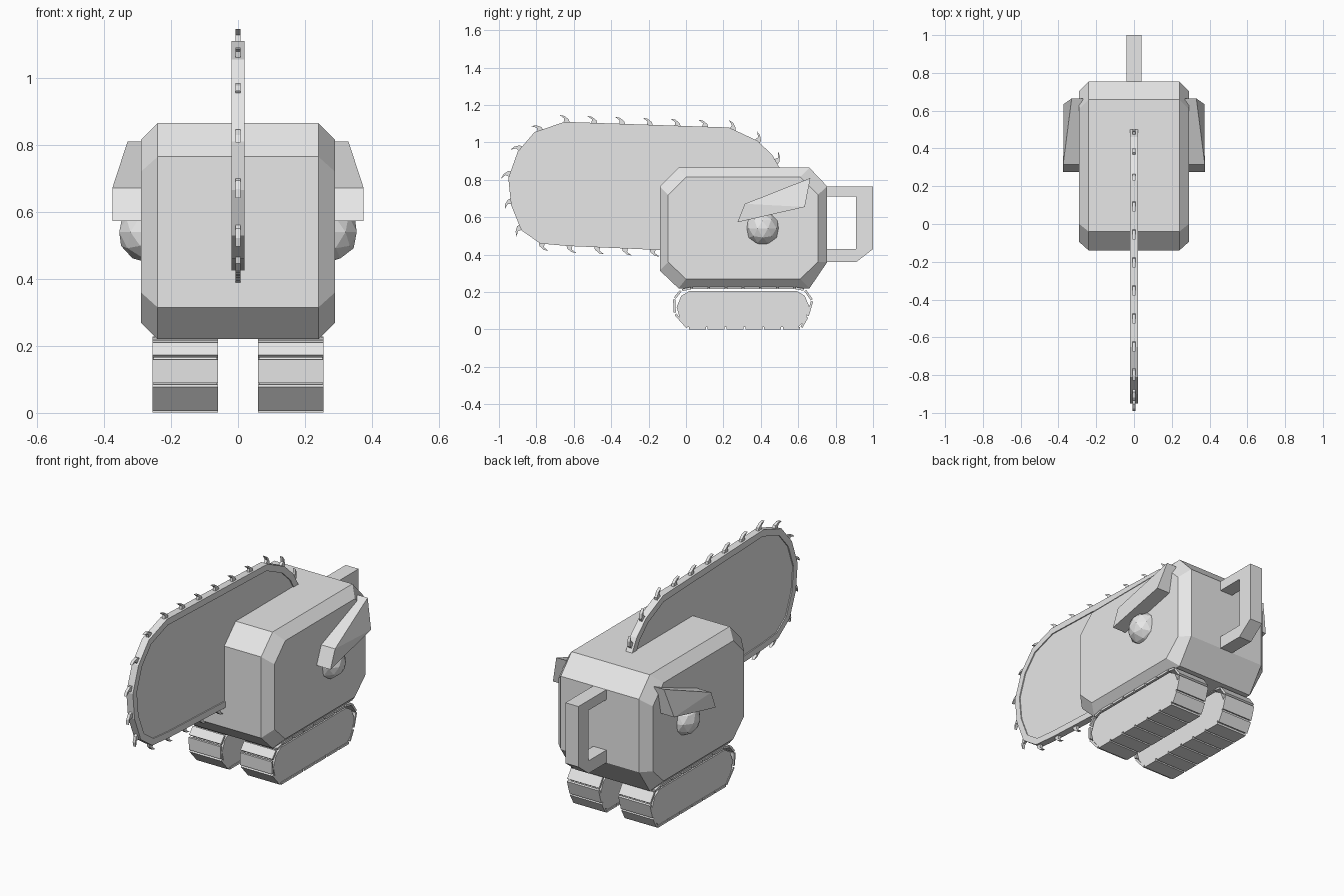
import bpy, bmesh, math
from mathutils import Vector

if "Cube" in bpy.data.objects:
    bpy.data.objects.remove(bpy.data.objects["Cube"])

grey = bpy.data.materials.new("plain grey")
grey.use_nodes = True
grey.diffuse_color = (0.8, 0.8, 0.8, 1)
grey.node_tree.nodes["Principled BSDF"].inputs["Base Color"].default_value = (0.8, 0.8, 0.8, 1)


def finish(bm, name):
    bmesh.ops.recalc_face_normals(bm, faces=bm.faces)
    mesh = bpy.data.meshes.new(name)
    bm.to_mesh(mesh)
    bm.free()
    mesh.materials.append(grey)
    ob = bpy.data.objects.new(name, mesh)
    bpy.context.collection.objects.link(ob)
    return ob


def loft(bm, sections, caps=True):
    """Join (x, [(y, z), ...]) outlines in order."""
    rings = [[bm.verts.new((x, y, z)) for y, z in pts] for x, pts in sections]
    n = len(rings[0])
    for a, b in zip(rings, rings[1:]):
        for i in range(n):
            j = (i + 1) % n
            bm.faces.new((a[i], a[j], b[j], b[i]))
    if caps:
        bm.faces.new(rings[0])
        bm.faces.new(rings[-1][::-1])
    return rings


def slab(name, x0, x1, pts):
    bm = bmesh.new()
    loft(bm, [(x0, pts), (x1, pts)])
    return finish(bm, name)


def inset(pts, d):
    """Shrink a counter-clockwise outline by d."""
    out = []
    for i, p in enumerate(pts):
        p, a, b = Vector(p), Vector(pts[i - 1]), Vector(pts[(i + 1) % len(pts)])
        u, v = (p - a).normalized(), (b - p).normalized()
        n1, n2 = Vector((-u.y, u.x)), Vector((-v.y, v.x))
        out.append(tuple(p + (n1 + n2) * d / (1 + n1.dot(n2))))
    return out


# Chamfered body
outer = [(-.04, .22), (.66, .22), (.755, .36), (.755, .765), (.66, .865), (-.04, .865), (-.14, .765), (-.14, .315)]
side = [(0, .27), (.61, .27), (.705, .36), (.705, .72), (.61, .815), (0, .815), (-.095, .72), (-.095, .36)]
bm = bmesh.new()
loft(bm, [(-.29, side), (-.24, outer), (.24, outer), (.29, side)])
finish(bm, "body")

# Rear handle
slab("handle", -.04, .04, [(.74, .36), (.91, .36), (1, .43), (1, .765), (.74, .765),
                           (.74, .71), (.91, .71), (.91, .43), (.74, .43)])

# Saw bar: raised rim around a recessed plate
bar = [(-.64, .447), (.2, .41), (.35, .46), (.47, .58), (.52, .73), (.5, .865), (.46, .935), (.38, 1.01),
       (.23, 1.08), (-.65, 1.11), (-.81, 1.055), (-.90, .95), (-.95, .81), (-.935, .665), (-.88, .53), (-.78, .46)]
inner = inset(bar, .035)
bm = bmesh.new()
rings = loft(bm, [(-.02, inner), (-.02, bar), (.02, bar), (.02, inner), (-.02, inner)], caps=False)
bmesh.ops.remove_doubles(bm, verts=bm.verts, dist=1e-5)
finish(bm, "saw_rim")
slab("saw_plate", -.014, .014, inset(bar, .03))

# Hooked teeth spaced evenly along the rim
bm = bmesh.new()
lengths = [(Vector(bar[(i + 1) % len(bar)]) - Vector(p)).length for i, p in enumerate(bar)]
count = round(sum(lengths) / .15)
for k in range(count):
    s = (k + .12) * sum(lengths) / count
    i = 0
    while s > lengths[i]:
        s -= lengths[i]
        i += 1
    a, b = Vector(bar[i]), Vector(bar[(i + 1) % len(bar)])
    t = (b - a).normalized()
    n = Vector((t.y, -t.x))
    base = a + t * s
    hook = [base + t * u + n * v for u, v in
            [(-.018, -.005), (.015, -.005), (.012, .018), (.038, .036), (.012, .032), (-.012, .014)]]
    loft(bm, [(-.008, hook), (.008, hook)])
finish(bm, "saw_teeth")

# Crawler tracks: core, plus thin pads split along each edge
track = [(.01, .007), (.615, .007), (.65, .07), (.675, .155), (.635, .212), (.58, .222),
         (.03, .222), (-.025, .21), (-.063, .165), (-.06, .085)]
core = [(.01, .014), (.6, .014), (.635, .045), (.66, .12), (.635, .18), (.59, .207),
        (.02, .207), (-.025, .18), (-.05, .12), (-.03, .05)]
for label, sx in (("left", 1), ("right", -1)):
    slab(label + "_track_core", sx * .063, sx * .252, core)
    bm = bmesh.new()
    for i, p in enumerate(track):
        a, b = Vector(p), Vector(track[(i + 1) % len(track)])
        t = (b - a).normalized()
        n = Vector((-t.y, t.x)) * .006
        parts = max(1, round((b - a).length / .097))
        step = (b - a).length / parts
        for k in range(parts):
            c, d = a + t * (k * step + .005), a + t * ((k + 1) * step - .005)
            loft(bm, [(sx * .06, [c - n, d - n, d + n, c + n]), (sx * .255, [c - n, d - n, d + n, c + n])])
    finish(bm, label + "_track_pads")

    # Faceted eye
    bm = bmesh.new()
    bmesh.ops.create_icosphere(bm, subdivisions=2, radius=.092)
    bmesh.ops.translate(bm, verts=bm.verts, vec=(sx * .267, .41, .54))
    finish(bm, label + "_eye")

    # Slanted brow wedge
    bm = bmesh.new()
    for x, y, z in [(.375, .275, .573), (.375, .315, .672), (.33, .665, .81), (.372, .635, .655),
                    (.27, .275, .573), (.27, .315, .672), (.27, .665, .81), (.27, .635, .655)]:
        bm.verts.new((sx * x, y, z))
    bmesh.ops.convex_hull(bm, input=bm.verts)
    bmesh.ops.dissolve_limit(bm, angle_limit=.02, verts=bm.verts, edges=bm.edges)
    finish(bm, label + "_brow")
